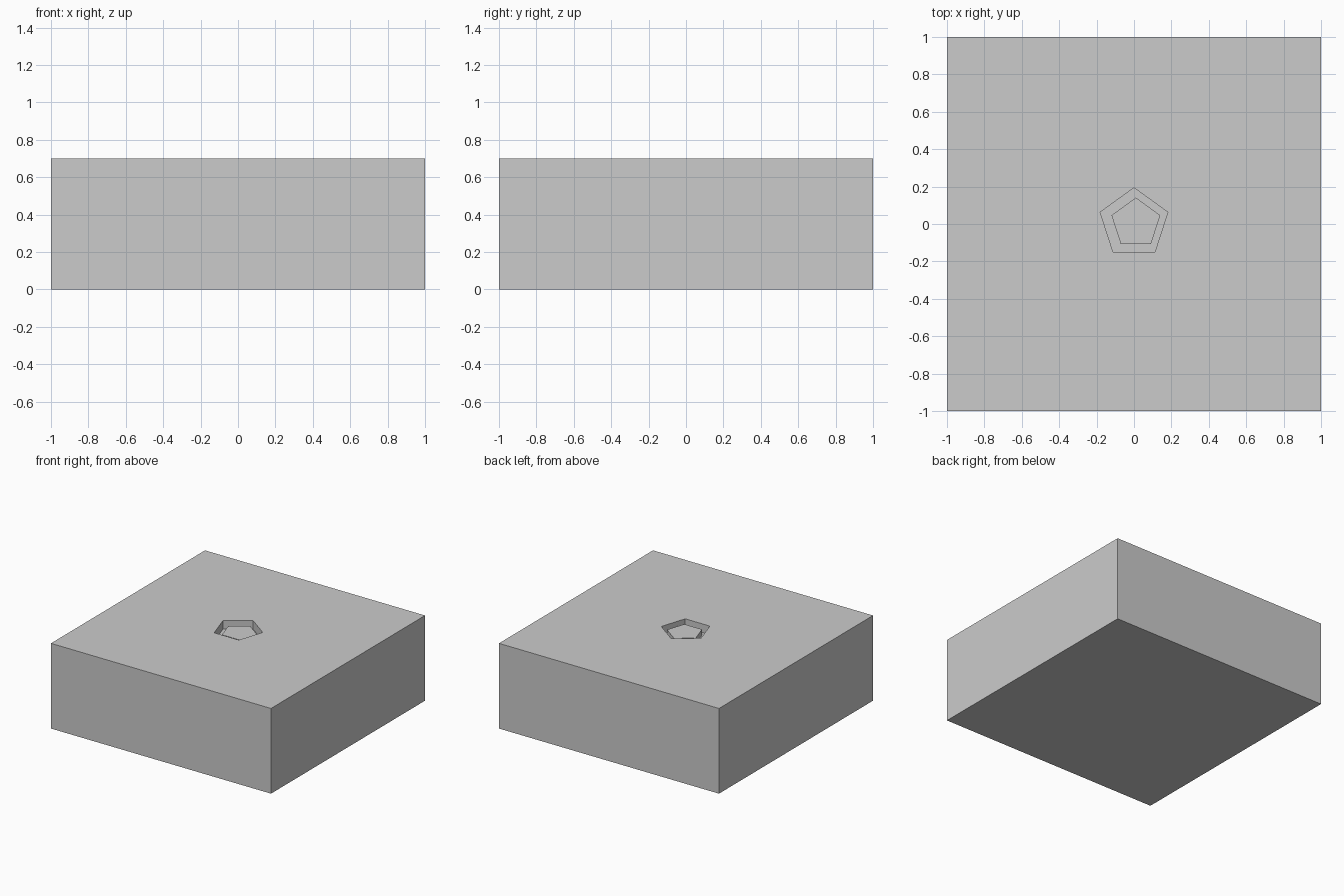
import bpy, math

if "Cube" in bpy.data.objects:
    bpy.data.objects.remove(bpy.data.objects["Cube"])


def pentagon_prism(name, radius, x, y, z0, z1):
    """Upright five-sided prism with one corner pointing to +y."""
    ring = [(x + radius * math.cos(math.pi / 2 + i * math.tau / 5),
             y + radius * math.sin(math.pi / 2 + i * math.tau / 5)) for i in range(5)]
    verts = [(px, py, z) for z in (z0, z1) for px, py in ring]
    faces = [(4, 3, 2, 1, 0), (5, 6, 7, 8, 9)]
    faces += [(i, (i + 1) % 5, 5 + (i + 1) % 5, 5 + i) for i in range(5)]
    mesh = bpy.data.meshes.new(name)
    mesh.from_pydata(verts, [], faces)
    obj = bpy.data.objects.new(name, mesh)
    bpy.context.collection.objects.link(obj)
    return obj


# Main slab
bpy.ops.mesh.primitive_cube_add(size=1, location=(0, 0, 0.35))
slab = bpy.context.object
slab.name = "slab"
slab.scale = (2, 2, 0.7)
bpy.ops.object.transform_apply(location=True, rotation=False, scale=True)

# Five-sided socket cut into the top
cutter = pentagon_prism("socket_cutter", 0.19, 0, 0.004, 0.63, 0.9)
cutter.hide_render = True
cutter.display_type = 'WIRE'
cut = slab.modifiers.new("socket", 'BOOLEAN')
cut.operation = 'DIFFERENCE'
cut.solver = 'EXACT'
cut.object = cutter

# Slightly smaller button sitting in the socket, just below the surface
pentagon_prism("button", 0.137, 0.01, 0.004, 0.63, 0.678)
